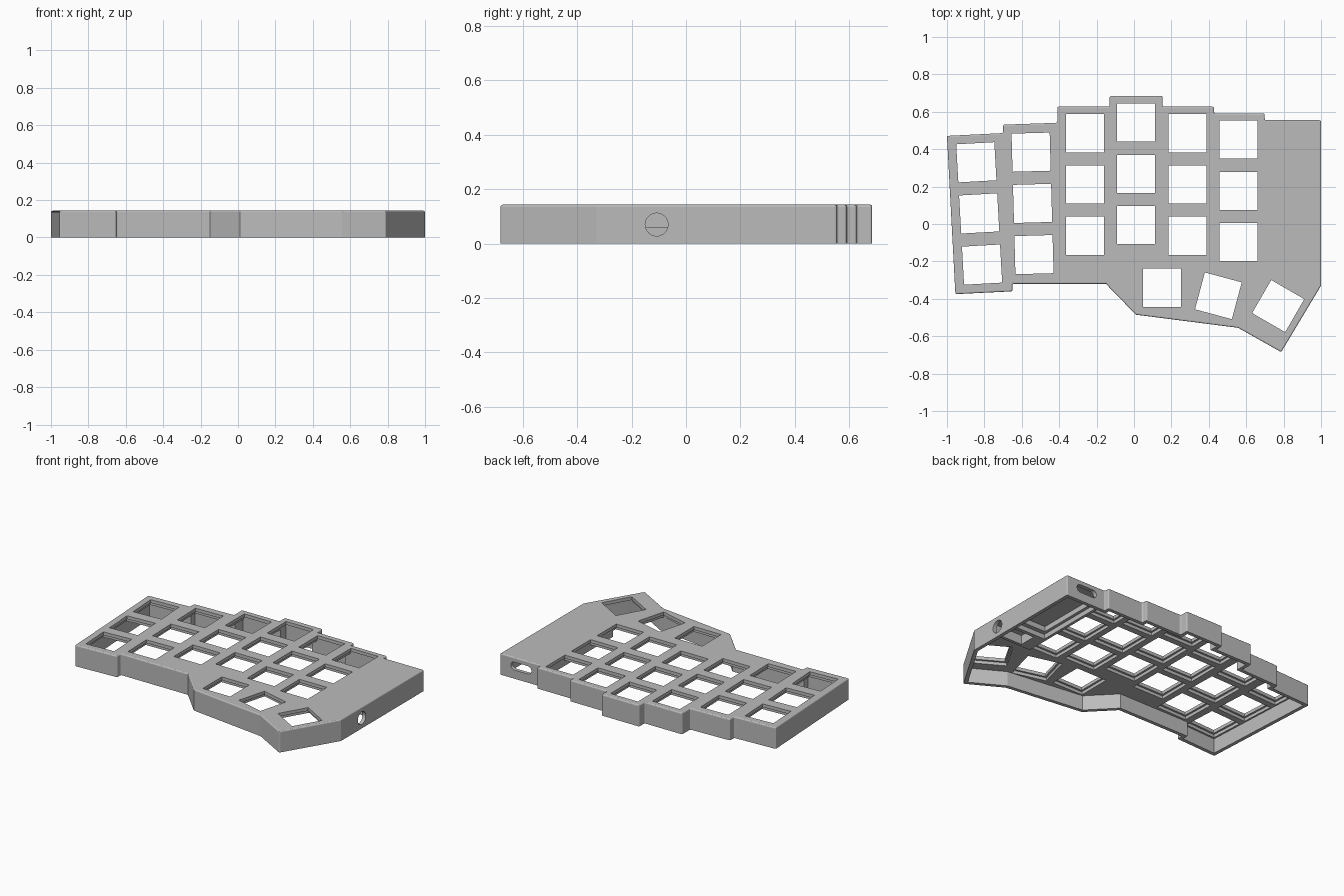
import bpy, bmesh
from math import radians, sin, cos
from mathutils import Vector, Matrix

if "Cube" in bpy.data.objects:
    bpy.data.objects.remove(bpy.data.objects["Cube"], do_unlink=True)

TOP = 0.143        # overall height
LEDGE = 0.121      # underside of the thin lip round each key hole
UNDER = 0.1        # underside of the key plate
BLOCK = 0.058      # underside of the thick block that holds the electronics
WALL = 0.024
PITCH = 0.274

grey = bpy.data.materials.new("case grey")
grey.use_nodes = True
grey.diffuse_color = (0.5, 0.5, 0.5, 1)
grey.node_tree.nodes["Principled BSDF"].inputs["Base Color"].default_value = (0.5, 0.5, 0.5, 1)

# Case outline, clockwise from the back left corner of the plan
OUTLINE = [(-1, .471), (-.7, .486), (-.7, .531), (-.41, .541), (-.41, .627),
           (-.13, .627), (-.13, .685), (.153, .685), (.153, .627), (.428, .627),
           (.428, .591), (.699, .591), (.699, .555), (1, .555), (1, -.33),
           (.787, -.685), (.557, -.555), (.01, -.485), (-.15, -.32),
           (-.65, -.32), (-.65, -.36), (-.955, -.375)]


def inset(points, d):
    """Mitred inward offset of a clockwise polygon."""
    result = []
    for i, p in enumerate(points):
        p = Vector(p)
        a = (p - Vector(points[i - 1])).normalized()
        b = (Vector(points[(i + 1) % len(points)]) - p).normalized()
        na, nb = Vector((a.y, -a.x)), Vector((b.y, -b.x))
        result.append(p + (na + nb) * d / (1 + na.dot(nb)))
    return result


def make_object(name, bm, collection):
    bmesh.ops.recalc_face_normals(bm, faces=bm.faces)
    mesh = bpy.data.meshes.new(name)
    bm.to_mesh(mesh)
    bm.free()
    mesh.materials.append(grey)
    obj = bpy.data.objects.new(name, mesh)
    collection.objects.link(obj)
    return obj


def prism(points, z0, z1):
    """Extrude a plan polygon."""
    bm = bmesh.new()
    base = bm.faces.new([bm.verts.new((p[0], p[1], z0)) for p in points])
    ext = bmesh.ops.extrude_face_region(bm, geom=[base])["geom"]
    bmesh.ops.translate(bm, vec=(0, 0, z1 - z0),
                        verts=[g for g in ext if isinstance(g, bmesh.types.BMVert)])
    bmesh.ops.recalc_face_normals(bm, faces=bm.faces)
    return bm


def round_edges(bm, edges, radius):
    bmesh.ops.bevel(bm, geom=edges, offset=radius, segments=3, profile=0.5,
                    affect='EDGES', clamp_overlap=True)


cutters = bpy.data.collections.new("cutters")
bpy.context.scene.collection.children.link(cutters)


def cut_box(name, x0, x1, y0, y1, z1):
    make_object(name, prism([(x0, y0), (x0, y1), (x1, y1), (x1, y0)], -.1, z1), cutters)


def cut_key(x, y, angle):
    """Square key hole with a wider recess below its lip."""
    for size, z0, z1 in ((.204, -.1, .3), (.23, -.1, LEDGE)):
        bm = bmesh.new()
        place = (Matrix.Translation((x, y, (z0 + z1) / 2))
                 @ Matrix.Rotation(radians(angle), 4, 'Z')
                 @ Matrix.Diagonal((size, size, z1 - z0, 1)))
        bmesh.ops.create_cube(bm, size=1, matrix=place)
        make_object("key_cutter", bm, cutters)


def cut_tube(name, centre, axis, radius, stretch=0):
    """Round hole, or a rounded slot when stretched along x."""
    bm = bmesh.new()
    bmesh.ops.create_cone(bm, cap_ends=True, segments=32, radius1=radius, radius2=radius,
                          depth=.12, matrix=Matrix.Rotation(radians(90), 4, axis))
    if stretch:
        for v in bm.verts:
            if abs(v.co.x) > 1e-5:
                v.co.x += stretch if v.co.x > 0 else -stretch
    bmesh.ops.translate(bm, verts=bm.verts, vec=centre)
    make_object(name, bm, cutters)


# Key columns: back key centre and tilt
COLUMNS = [(-.843, .33, 3.2), (-.55, .384, 1.6), (-.262, .485, 0),
           (.011, .542, 0), (.286, .485, 0), (.558, .451, 0)]
for x, y, tilt in COLUMNS:
    for row in range(3):
        cut_key(x + row * PITCH * sin(radians(tilt)),
                y - row * PITCH * cos(radians(tilt)), tilt)

# Thumb keys
for key in ((.149, -.341, 0), (.451, -.384, -15), (.771, -.439, -30)):
    cut_key(*key)

# Hollow underside, leaving the electronics block standing at the right
cavity = inset(OUTLINE, WALL)
make_object("underside_cutter", prism(cavity, -.1, BLOCK), cutters)
around_block = cavity[:13] + [(.676, .53), (.676, -.185), (.976, -.185)] + cavity[14:]
make_object("plate_cutter", prism(around_block, -.1, UNDER), cutters)

# Controller bay with a stepped rim, and jack bay
cut_box("controller_step_cutter", .695, .976, -.025, .531, .09)
cut_box("controller_cutter", .715, .972, .005, .527, .125)
cut_box("jack_bay_cutter", .76, .974, -.165, -.05, .12)

# Wall openings: round jack hole on the side, cable slot at the back
cut_tube("jack_cutter", (1, -.108, .07), 'Y', .042)
cut_tube("slot_cutter", (.843, .555, .085), 'X', .027, stretch=.05)

# Case body with rounded step corners and a rounded top rim
body = prism(OUTLINE, 0, TOP)
round_edges(body, [e for e in body.edges
                   if abs(e.verts[0].co.z - e.verts[1].co.z) > .1
                   and e.calc_face_angle() > radians(70)], .008)
round_edges(body, [e for e in body.edges
                   if all(v.co.z > TOP - 1e-5 for v in e.verts)], .008)
case = make_object("keyboard_case", body, bpy.context.scene.collection)
mod = case.modifiers.new("openings", 'BOOLEAN')
mod.operation = 'DIFFERENCE'
mod.operand_type = 'COLLECTION'
mod.collection = cutters
mod.solver = 'EXACT'
mod.use_self = True

bpy.context.view_layer.objects.active = case
case.select_set(True)
bpy.ops.object.modifier_apply(modifier=mod.name)
for obj in list(cutters.objects):
    bpy.data.objects.remove(obj, do_unlink=True)
bpy.data.collections.remove(cutters)
